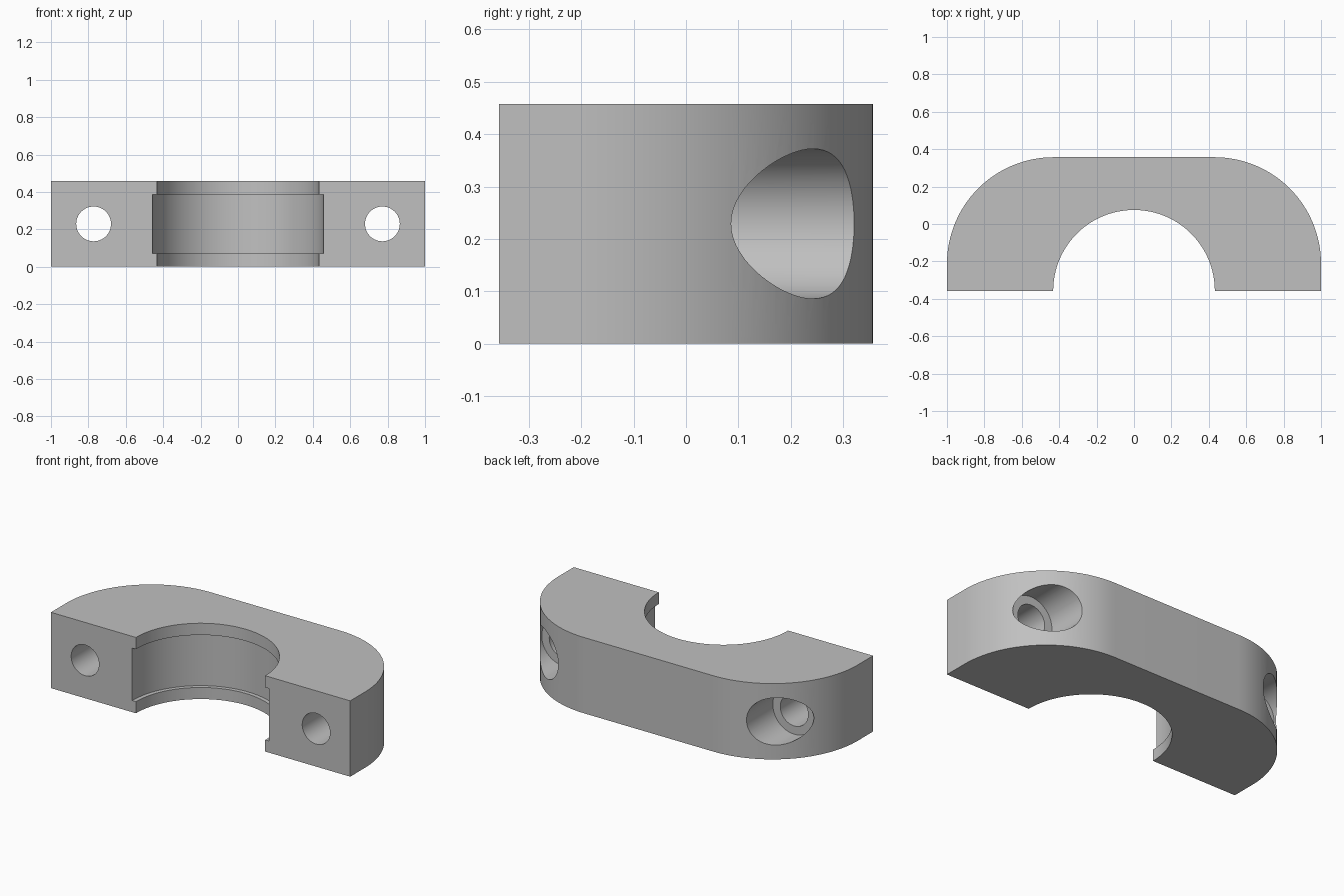
import bpy
import bmesh
from math import pi, cos, sin, radians
from mathutils import Matrix

cube = bpy.data.objects.get("Cube")
if cube:
    bpy.data.objects.remove(cube, do_unlink=True)

HEIGHT = 0.458
FRONT, BACK = -0.357, 0.357
CORNER_R = 0.57
BORE_R = 0.432
GROOVE_R = 0.457
HOLE_X = 0.772
SEAT_Y = 0.07

grey = bpy.data.materials.new("plain grey")
grey.use_nodes = True
colour = (0.53, 0.53, 0.53, 1)
grey.diffuse_color = colour
grey.node_tree.nodes["Principled BSDF"].inputs["Base Color"].default_value = colour


def arc(cx, cy, r, start, end, steps):
    angles = [start + (end - start) * i / steps for i in range(steps + 1)]
    return [(cx + r * cos(a), cy + r * sin(a)) for a in angles]


def add_object(name, bm):
    bmesh.ops.recalc_face_normals(bm, faces=bm.faces)
    mesh = bpy.data.meshes.new(name)
    bm.to_mesh(mesh)
    bm.free()
    mesh.materials.append(grey)
    obj = bpy.data.objects.new(name, mesh)
    bpy.context.collection.objects.link(obj)
    return obj


def cylinder_cutter(name, radius, depth, matrix, segments):
    bm = bmesh.new()
    bmesh.ops.create_cone(bm, cap_ends=True, segments=segments, radius1=radius,
                          radius2=radius, depth=depth, matrix=matrix)
    obj = add_object(name, bm)
    obj.hide_render = True
    return obj


# Clamp body: rounded outer corners and a half-round bore, extruded upward
outline = [(1, FRONT)]
outline += arc(1 - CORNER_R, BACK - CORNER_R, CORNER_R, 0, pi / 2, 32)
outline += arc(CORNER_R - 1, BACK - CORNER_R, CORNER_R, pi / 2, pi, 32)
outline += [(-1, FRONT)]
outline += arc(0, FRONT, BORE_R, pi, 0, 64)
bm = bmesh.new()
base = bm.faces.new([bm.verts.new((x, y, 0)) for x, y in outline])
top = bmesh.ops.extrude_face_region(bm, geom=[base])["geom"]
bmesh.ops.translate(bm, vec=(0, 0, HEIGHT),
                    verts=[v for v in top if isinstance(v, bmesh.types.BMVert)])
body = add_object("clamp_half", bm)

# Wide groove around the middle of the bore
groove_low, groove_high = 0.07, 0.387
cutters = [cylinder_cutter(
    "groove_cutter", GROOVE_R, groove_high - groove_low,
    Matrix.Translation((0, FRONT - 0.001, (groove_low + groove_high) / 2)), 128)]

# Bolt holes, each with a counterbore from the back
turn = Matrix.Rotation(pi / 2, 4, "X")
for side, x in (("left", HOLE_X), ("right", -HOLE_X)):
    cutters.append(cylinder_cutter(
        side + "_bolt_cutter", 0.093, 2,
        Matrix.Translation((x, 0, HEIGHT / 2)) @ turn, 64))
    cutters.append(cylinder_cutter(
        side + "_counterbore_cutter", 0.143, 1,
        Matrix.Translation((x, SEAT_Y + 0.5, HEIGHT / 2)) @ turn, 64))

# Apply the cuts and discard the cutters
bpy.ops.object.select_all(action="DESELECT")
body.select_set(True)
bpy.context.view_layer.objects.active = body
for cutter in cutters:
    cut = body.modifiers.new(cutter.name, "BOOLEAN")
    cut.operation = "DIFFERENCE"
    cut.solver = "EXACT"
    cut.object = cutter
    bpy.ops.object.modifier_apply(modifier=cut.name)
    bpy.data.objects.remove(cutter, do_unlink=True)

bpy.ops.object.shade_smooth_by_angle(angle=radians(25))
